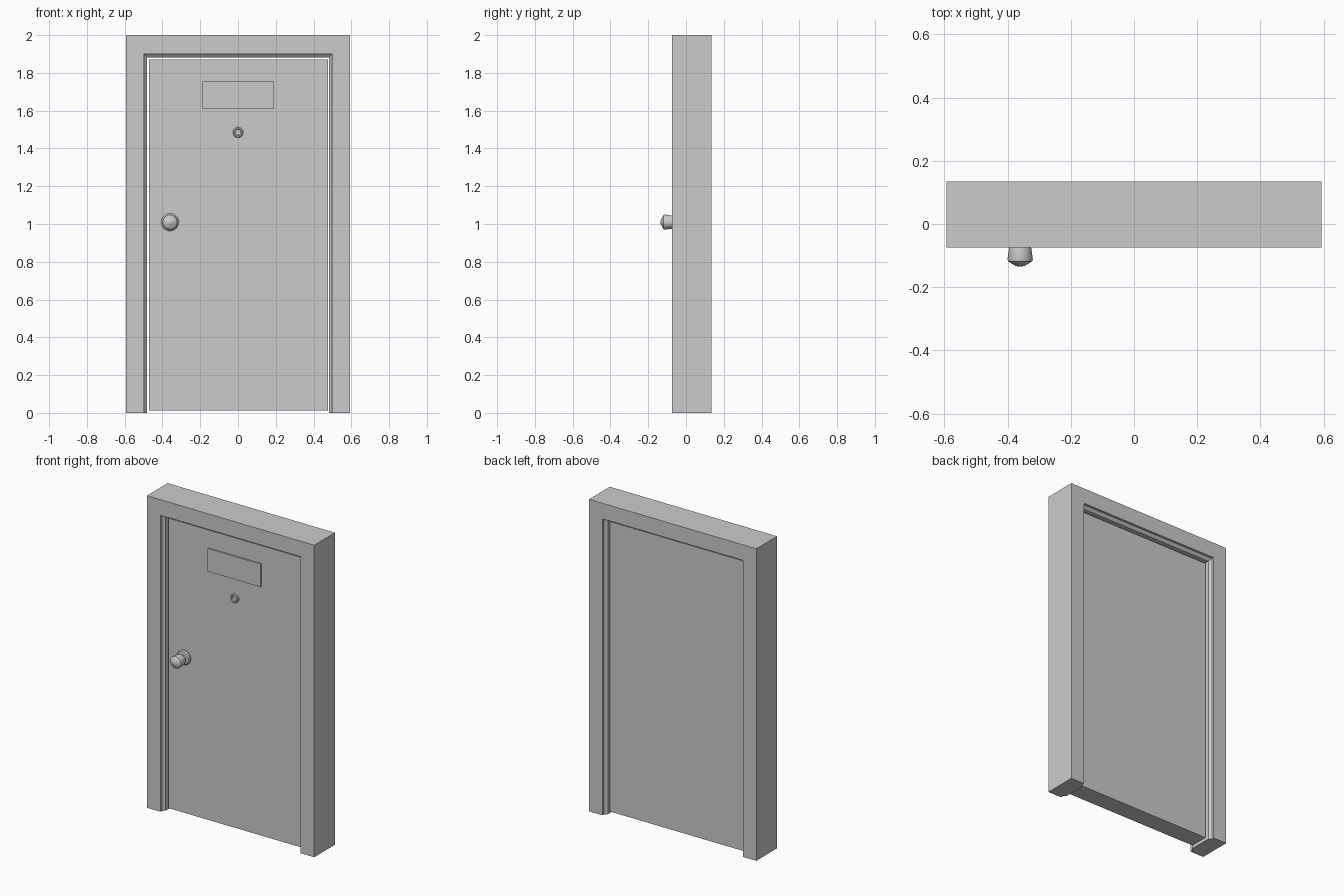
import bpy, bmesh, math

if "Cube" in bpy.data.objects:
    bpy.data.objects.remove(bpy.data.objects["Cube"])


def finish(bm, name):
    bmesh.ops.recalc_face_normals(bm, faces=bm.faces)
    mesh = bpy.data.meshes.new(name)
    bm.to_mesh(mesh)
    bm.free()
    obj = bpy.data.objects.new(name, mesh)
    bpy.context.collection.objects.link(obj)
    return obj


def box(name, x0, x1, y0, y1, z0, z1):
    bm = bmesh.new()
    bmesh.ops.create_cube(bm, size=1)
    for v in bm.verts:
        v.co = (x1 if v.co.x > 0 else x0,
                y1 if v.co.y > 0 else y0,
                z1 if v.co.z > 0 else z0)
    return finish(bm, name)


def lathe(name, profile, x, z, steps=24):
    """Spin (radius, y) points around a front-to-back axis at x, z."""
    bm = bmesh.new()
    verts = [bm.verts.new((x + r, y, z)) for r, y in profile]
    edges = [bm.edges.new(p) for p in zip(verts, verts[1:])]
    bmesh.ops.spin(bm, geom=verts + edges, cent=(x, 0, z), axis=(0, 1, 0),
                   angle=math.tau, steps=steps)
    bmesh.ops.remove_doubles(bm, verts=bm.verts, dist=0.0003)
    obj = finish(bm, name)
    bpy.ops.object.select_all(action='DESELECT')
    obj.select_set(True)
    bpy.context.view_layer.objects.active = obj
    bpy.ops.object.shade_smooth_by_angle(angle=math.radians(35))
    return obj


# Door frame: stepped profile (half width, y, top z) swept up, across and down
profile = [(0.593, -0.075, 2.0), (0.497, -0.075, 1.9), (0.497, -0.06, 1.9),
           (0.481, -0.045, 1.882), (0.481, 0.105, 1.882), (0.497, 0.12, 1.9),
           (0.497, 0.135, 1.9), (0.593, 0.135, 2.0)]
bm = bmesh.new()
rings = [[bm.verts.new((sx * o, y, top * z)) for o, y, z in profile]
         for sx, top in ((-1, 0), (-1, 1), (1, 1), (1, 0))]
n = len(profile)
for a, b in zip(rings, rings[1:]):
    for i in range(n):
        j = (i + 1) % n
        bm.faces.new((a[i], a[j], b[j], b[i]))
bm.faces.new(rings[0])
bm.faces.new(rings[-1])
finish(bm, "door_frame")

# Door leaf with a narrow gap to the frame
box("door_leaf", -0.471, 0.477, -0.03, 0.09, 0.013, 1.871)

# Blank sign plate
box("sign_plate", -0.187, 0.187, -0.04, -0.028, 1.61, 1.757)

# Peephole: raised ring around a sunken lens
lathe("peephole", [(0.028, -0.029), (0.028, -0.036), (0.024, -0.041),
                   (0.018, -0.041), (0.015, -0.034), (0, -0.034)],
      0, 1.485, 20)

# Door knob: rose, neck and flared grip with a shallow pointed face
lathe("door_knob", [(0.047, -0.029), (0.047, -0.037), (0.04, -0.044),
                    (0.022, -0.046), (0.02, -0.06), (0.034, -0.066),
                    (0.035, -0.075), (0.04, -0.112), (0.038, -0.118),
                    (0.014, -0.133), (0, -0.135)],
      -0.36, 1.01, 28)
